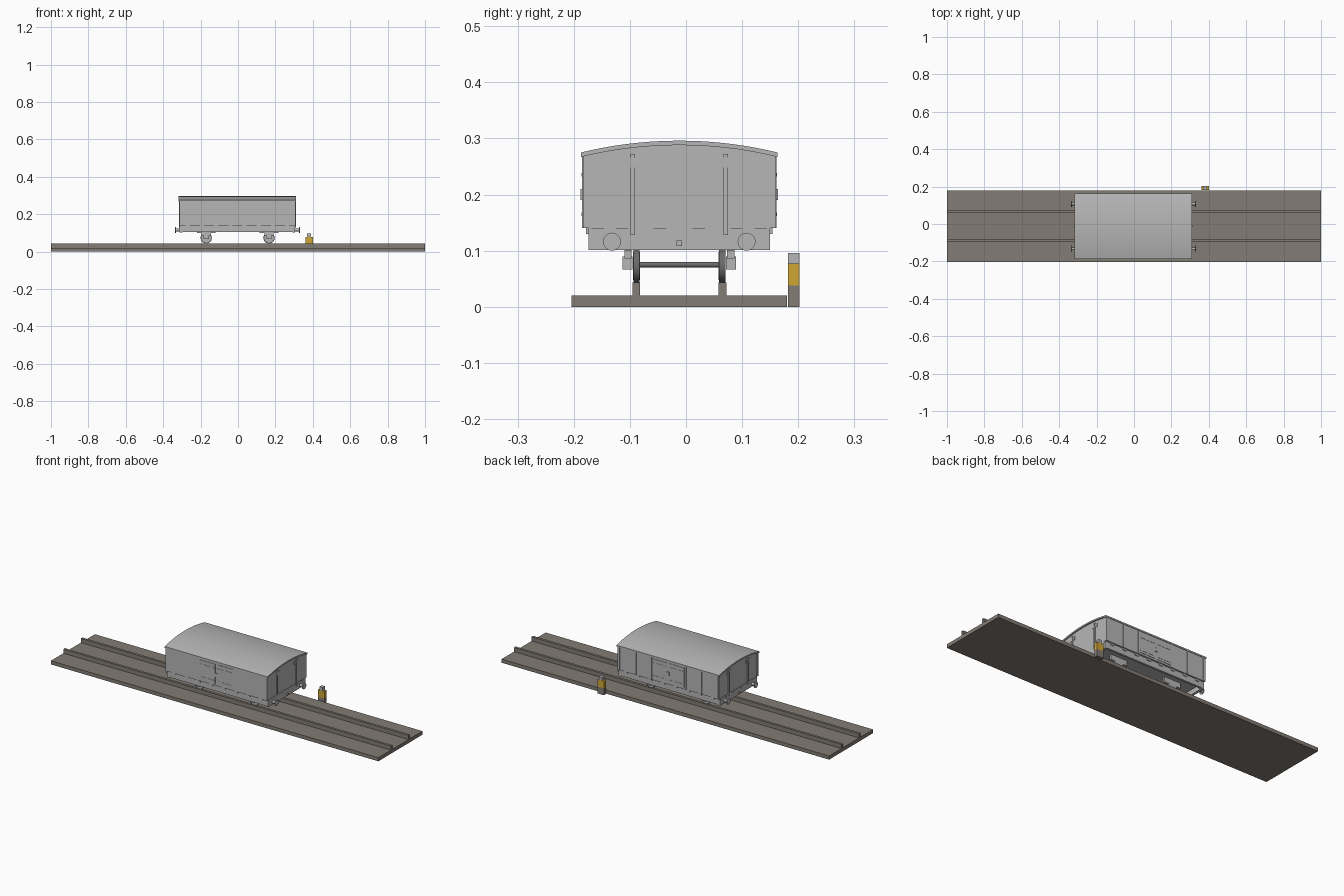
import bpy, bmesh, math
from mathutils import Matrix

if "Cube" in bpy.data.objects:
    bpy.data.objects.remove(bpy.data.objects["Cube"])

CX, CY = -0.003, -0.012      # wagon centre
HX, HY = 0.307, 0.172        # wagon body half length and half width


def material(name, rgb):
    m = bpy.data.materials.new(name)
    m.diffuse_color = (*rgb, 1)
    m.use_nodes = True
    m.node_tree.nodes["Principled BSDF"].inputs["Base Color"].default_value = m.diffuse_color
    return m


GREY = material("light_grey", (0.47, 0.47, 0.47))
BROWN = material("ballast_brown", (0.225, 0.2, 0.175))
DARK = material("wheel_grey", (0.15, 0.15, 0.15))
YELLOW = material("yellow", (0.62, 0.38, 0.035))


def finish(name, bm, mat, smooth=False):
    bmesh.ops.recalc_face_normals(bm, faces=bm.faces)
    mesh = bpy.data.meshes.new(name)
    bm.to_mesh(mesh)
    bm.free()
    mesh.materials.append(mat)
    ob = bpy.data.objects.new(name, mesh)
    bpy.context.collection.objects.link(ob)
    if smooth:
        bpy.ops.object.select_all(action='DESELECT')
        ob.select_set(True)
        bpy.context.view_layer.objects.active = ob
        bpy.ops.object.shade_smooth_by_angle(angle=math.radians(35))
    return ob


def box(name, x, y, z, mat):
    bm = bmesh.new()
    bmesh.ops.create_cube(bm, size=1)
    for v in bm.verts:
        v.co = [(r[0] + r[1]) / 2 + c * (r[1] - r[0]) for c, r in zip(v.co, (x, y, z))]
    return finish(name, bm, mat)


def cylinder(name, centre, radius, depth, axis, mat, sides=20):
    bm = bmesh.new()
    turn = Matrix.Rotation(math.pi / 2, 4, 'Y' if axis == 'x' else 'X')
    bmesh.ops.create_cone(bm, cap_ends=True, segments=sides, radius1=radius, radius2=radius,
                          depth=depth, matrix=Matrix.Translation(centre) @ turn)
    return finish(name, bm, mat, True)


def extrude_x(name, profile, x0, x1, mat, smooth=False):
    bm = bmesh.new()
    face = bm.faces.new([bm.verts.new((x0, y, z)) for y, z in profile])
    new = bmesh.ops.extrude_face_region(bm, geom=[face])["geom"]
    bmesh.ops.translate(bm, vec=(x1 - x0, 0, 0),
                        verts=[v for v in new if isinstance(v, bmesh.types.BMVert)])
    return finish(name, bm, mat, smooth)


def arc(half, edge, peak, n=20):
    rise = peak - edge
    r = (half * half + rise * rise) / (2 * rise)
    ys = [half * (2 * i / n - 1) for i in range(n + 1)]
    return [(CY + y, peak - r + math.sqrt(r * r - y * y)) for y in ys]


# track bed and rails
box("track_bed", (-1, 1), (-0.204, 0.18), (0, 0.02), BROWN)
for y in (-0.0885, 0.065):
    box("rail", (-1, 1), (y - 0.0068, y + 0.0068), (0.02, 0.043), BROWN)

# lineside marker post
box("marker_base", (0.36, 0.40), (0.182, 0.202), (0, 0.038), BROWN)
box("marker_band", (0.36, 0.40), (0.182, 0.202), (0.038, 0.077), YELLOW)
box("marker_top", (0.37, 0.39), (0.182, 0.202), (0.077, 0.096), GREY)

# body and curved roof
body = arc(HY - 0.001, 0.268, 0.289) + [(CY + HY - 0.001, 0.14), (CY - HY + 0.001, 0.14)]
extrude_x("body", body, CX - HX, CX + HX, GREY)
roof = arc(0.175, 0.275, 0.296) + arc(0.175, 0.267, 0.288)[::-1]
extrude_x("roof", roof, CX - 0.314, CX + 0.314, GREY, True)

# underframe
box("floor", (CX - HX, CX + HX), (CY - 0.15, CY + 0.15), (0.128, 0.14), GREY)
for s in (-1, 1):
    y = sorted((CY + s * 0.15, CY + s * 0.162))
    box("solebar", (CX - HX, CX + HX), y, (0.105, 0.14), GREY)
    x = sorted((CX + s * 0.295, CX + s * 0.309))
    box("buffer_beam", x, (CY - 0.162, CY + 0.162), (0.101, 0.14), GREY)

# end framing, buffers and couplings
for s in (-1, 1):
    def out(a, b):
        return sorted((CX + s * a, CX + s * b))
    for t in (-1, 1):
        yp = CY + t * 0.083
        box("end_post", out(HX, 0.312), (yp - 0.004, yp + 0.004), (0.128, 0.272), GREY)
        box("end_plate", out(HX, 0.3095), (yp - 0.018, yp + 0.018), (0.248, 0.266), GREY)
        box("corner_post", out(HX, 0.3095), sorted((CY + t * 0.16, CY + t * HY)), (0.14, 0.268), GREY)
        yb = CY + t * 0.12
        cylinder("buffer_shank", (CX + s * 0.317, yb, 0.116), 0.008, 0.024, 'x', GREY, 12)
        cylinder("buffer_head", (CX + s * 0.331, yb, 0.116), 0.016, 0.005, 'x', GREY)
        for k in (0.035, 0.102, 0.145):
            box("end_bracket", out(HX, 0.3105), (CY + t * k - 0.011, CY + t * k + 0.011), (0.13, 0.14), GREY)
    box("coupling", out(0.305, 0.318), (CY - 0.005, CY + 0.005), (0.108, 0.118), GREY)

# side framing, doors and latches
for t in (-1, 1):
    def side(a):
        return sorted((CY + t * (HY - 0.002), CY + t * (HY + a)))
    for x in (-0.301, -0.2, -0.105, 0.105, 0.2, 0.301):
        box("side_post", (CX + x - 0.005, CX + x + 0.005), side(0.0015), (0.14, 0.268), GREY)
    for x in (-0.053, 0.053):
        box("side_door", (CX + x - 0.046, CX + x + 0.046), side(0.001), (0.15, 0.258), GREY)
    for x in (-0.053, 0.053):
        for z in (0.165, 0.235):
            box("door_hinge", (CX + x - 0.044, CX + x + 0.044), side(0.0022), (z - 0.003, z + 0.003), GREY)
    box("door_latch", (CX - 0.008, CX + 0.008), side(0.004), (0.19, 0.21), GREY)
    for i in range(8):
        x = CX - 0.266 + i * 0.076
        box("side_bracket", (x - 0.011, x + 0.011),
            sorted((CY + t * 0.16, CY + t * 0.166)), (0.13, 0.14), GREY)

# wheels, axles, axle boxes and springs
for ax in (-0.17, 0.166):
    cylinder("axle", (ax, CY, 0.075), 0.005, 0.16, 'y', DARK, 12)
    for t in (-1, 1):
        cylinder("wheel_tyre", (ax, CY + t * 0.0765, 0.073), 0.03, 0.011, 'y', DARK, 24)
        cylinder("wheel_disc", (ax, CY + t * 0.0765, 0.073), 0.025, 0.0125, 'y', GREY, 24)
        y = sorted((CY + t * 0.083, CY + t * 0.101))
        box("axle_box", (ax - 0.014, ax + 0.014), y, (0.066, 0.09), GREY)
        y = sorted((CY + t * 0.085, CY + t * 0.098))
        box("axle_guard", (ax - 0.024, ax + 0.024), y, (0.086, 0.103), GREY)
        box("spring_beam", (ax - 0.05, ax + 0.05), y, (0.1, 0.13), GREY)
